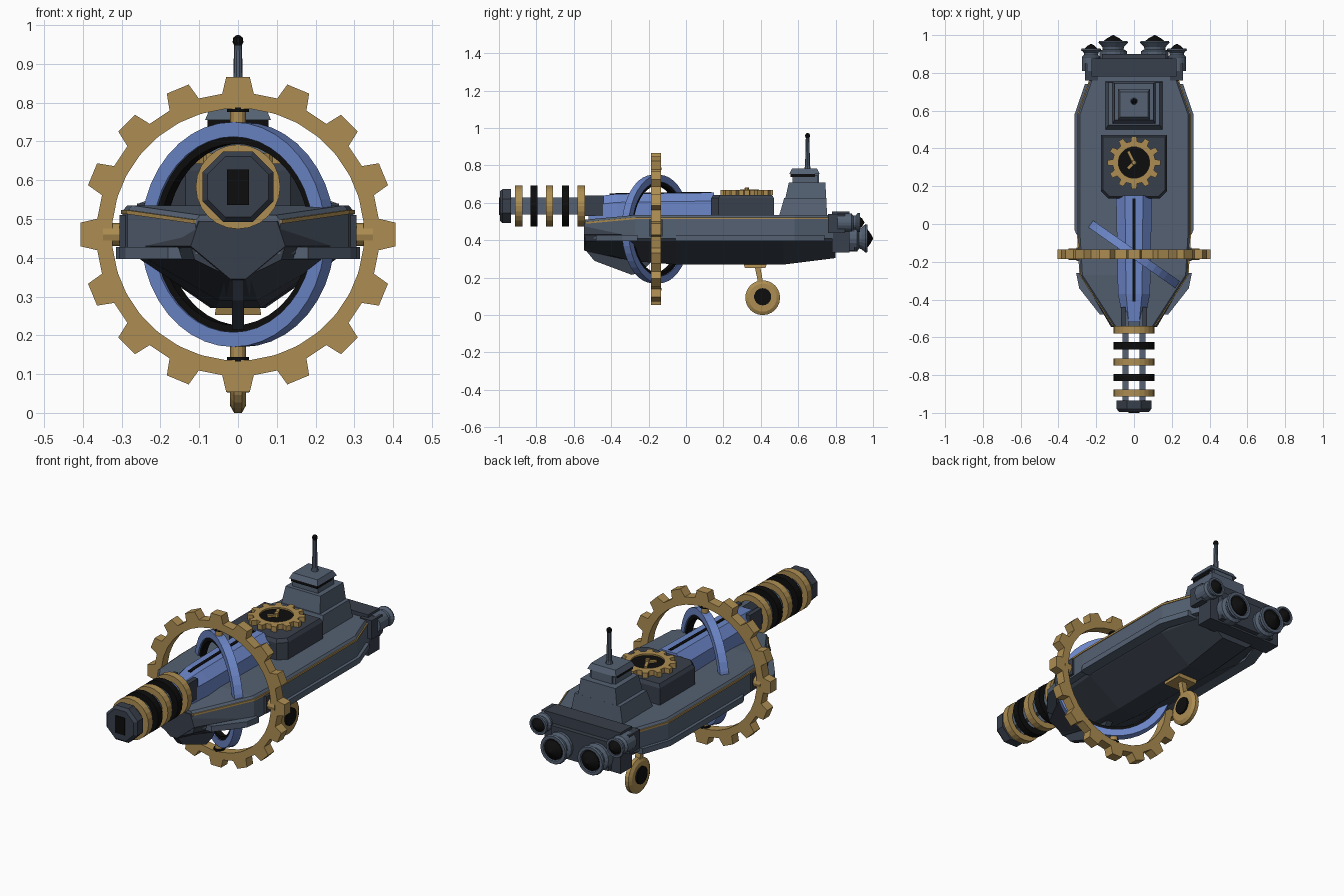
import bpy, bmesh
from math import sin, cos, pi, radians

if "Cube" in bpy.data.objects:
    bpy.data.objects.remove(bpy.data.objects["Cube"])

def material(name, r, g, b):
    m = bpy.data.materials.new(name)
    m.diffuse_color = (r, g, b, 1)
    m.use_nodes = True
    m.node_tree.nodes["Principled BSDF"].inputs["Base Color"].default_value = m.diffuse_color
    return m

STEEL = material("steel", .09, .12, .17)
DARK = material("dark_steel", .04, .05, .07)
BLUE = material("blue", .15, .24, .58)
GOLD = material("brass", .42, .27, .085)
BLACK = material("black", .004, .004, .004)
AX = {'x': (0, pi / 2, 0), 'y': (-pi / 2, 0, 0), 'z': (0, 0, 0)}

def loft(name, rings, mat, closed=False, loc=(0, 0, 0), rot=(0, 0, 0)):
    """Skin equal-length loops; caps the ends, or joins them when closed."""
    bm = bmesh.new()
    vs = [[bm.verts.new(p) for p in r] for r in rings]
    n = len(rings[0])
    pairs = list(zip(vs, vs[1:])) + ([(vs[-1], vs[0])] if closed else [])
    for a, b in pairs:
        for i in range(n):
            j = (i + 1) % n
            bm.faces.new((a[i], a[j], b[j], b[i]))
    if not closed:
        bm.faces.new(vs[0])
        bm.faces.new(vs[-1])
    bmesh.ops.recalc_face_normals(bm, faces=bm.faces[:])
    me = bpy.data.meshes.new(name)
    bm.to_mesh(me)
    bm.free()
    me.materials.append(mat)
    ob = bpy.data.objects.new(name, me)
    ob.location, ob.rotation_euler = loc, rot
    bpy.context.collection.objects.link(ob)
    return ob

def box(name, x0, x1, y0, y1, z0, z1, mat, t=(0, 0, 0)):
    """Box whose top is inset by t = (sides, front, back)."""
    s, f, b = t
    return loft(name, [[(x0, y0, z0), (x1, y0, z0), (x1, y1, z0), (x0, y1, z0)],
                       [(x0 + s, y0 + f, z1), (x1 - s, y0 + f, z1),
                        (x1 - s, y1 - b, z1), (x0 + s, y1 - b, z1)]], mat)

def lathe(name, prof, n, loc, axis, mat, closed=False, rot=None, phase=0):
    """Spin (radius, height) points around an axis."""
    rings = [[(r * cos(2 * pi * (i + phase) / n), r * sin(2 * pi * (i + phase) / n), h)
              for i in range(n)] for r, h in prof]
    return loft(name, rings, mat, closed, loc, rot or AX[axis])

def tube(name, ro, ri, half, n, loc, axis, mat, rot=None):
    return lathe(name, [(ro, -half), (ro, half), (ri, half), (ri, -half)],
                 n, loc, axis, mat, True, rot)

def gear(name, teeth, tip, root, inner, half, loc, axis, mat, aroot, atip):
    angs, rad = [], []
    for k in range(teeth):
        for a, r in ((-aroot, root), (-atip, tip), (atip, tip), (aroot, root)):
            angs.append(2 * pi * k / teeth + radians(a))
            rad.append(r)
    out = lambda h: [(r * cos(a), r * sin(a), h) for a, r in zip(angs, rad)]
    inn = lambda h: [(inner * cos(a), inner * sin(a), h) for a in angs]
    return loft(name, [out(-half), out(half), inn(half), inn(-half)], mat, True, loc, AX[axis])

def sym(y, half):
    """Mirror a half section of (x, z) points into a loop at y."""
    return [(x, y, z) for x, z in half] + [(-x, y, z) for x, z in reversed(half)]

def strip(name, path, width, z0, z1, mat):
    """Strip following an (x, y, dz) path on both sides of the hull."""
    for s, side in ((1, "right"), (-1, "left")):
        loft(f"{name}_{side}", [[(s * x, y, z0 + d), (s * x, y, z1 + d),
             (s * (x - width), y, z1 + d), (s * (x - width), y, z0 + d)] for x, y, d in path], mat)

# Hull: upper sides with deck, dark V-shaped bottom, keel fin
line = [(.11, -.54, -.025), (.285, -.27, 0), (.298, -.05, 0), (.298, .58, 0), (.22, .80, 0)]
loft("upper_hull", [sym(y, [(w - .012, .535 + d), (w, .52 + d), (w, .41)])
                    for w, y, d in line], STEEL)
bottom = [(.12, -.54, .03, .355), (.25, -.30, .05, .29), (.27, -.05, .06, .27),
          (.27, .52, .07, .27), (.2, .80, .08, .305)]
loft("lower_hull", [sym(y, [(w, .425), (w * .93, .395), (b, z)])
                    for w, y, b, z in bottom], DARK)
fin = [(-.54, .40), (-.535, .345), (-.49, .29), (-.29, .215), (-.24, .23), (-.18, .29), (-.18, .40)]
loft("keel_fin", [[(x, y, z) for y, z in fin] for x in (-.016, .016)], DARK)
loft("bow_block", [sym(-.545, [(.10, .495), (.122, .43), (.02, .345)]),
                   sym(-.34, [(.20, .51), (.24, .43), (.03, .30)])], DARK)
strip("brass_trim", [(w + .004, y, d) for w, y, d in line], .03, .513, .523, GOLD)
strip("rear_belt", [(.305, -.055, 0), (.315, -.03, 0), (.315, .58, 0), (.26, .74, 0)],
      .06, .397, .428, STEEL)
strip("front_belt", [(.18, -.48, 0), (.29, -.34, 0), (.306, -.26, 0)], .06, .397, .428, STEEL)

# Large gear ring with pivots, tilted inner ring
C = (0, -.16, .46)
gear("gear_ring", 16, .407, .365, .325, .026, C, 'y', GOLD, 6.4, 4.3)
tilt = (-pi / 2, 0, radians(-35))
tube("inner_ring", .29, .252, .022, 40, C, 'y', BLUE, tilt)
tube("inner_ring_liner", .254, .234, .015, 40, C, 'y', BLACK, tilt)
for s, n in ((1, "upper"), (-1, "lower")):
    lathe(n + "_pivot", [(.02, -.03), (.02, .03)], 12, (0, -.16, .46 + s * .305), 'z', GOLD)
    lathe(n + "_pivot_collar", [(.028, -.006), (.028, .006)], 12,
          (0, -.16, .46 + s * .322), 'z', BLACK)
for s, n in ((1, "right"), (-1, "left")):
    lathe(n + "_pivot", [(.03, -.03), (.03, .03)], 12, (s * .318, -.16, .46), 'x', GOLD)
    box(n + "_pivot_mount", s * .275 - .03, s * .275 + .03, -.195, -.125, .42, .51, DARK)

# Blue spine with black slot
loft("spine", [sym(y, [(w * .5, zt), (w, zt - .045), (w, .50)])
               for y, w, zt in ((-.52, .055, .63), (-.37, .085, .648), (.15, .095, .655))], BLUE)
loft("spine_slot", [sym(y, [(.008, z), (.008, .60)]) for y, z in
                    ((-.41, .649), (-.37, .652), (.135, .659))], BLACK)

# Rail cannon: twin rails, alternating coils, octagonal muzzle
for s, n in ((1, "right"), (-1, "left")):
    box(n + "_rail", s * .045 - .015, s * .045 + .015, -.95, -.46, .537, .63, STEEL)
    box(n + "_rail_bracket", s * .058 - .012, s * .058 + .012, -.54, -.44, .53, .64, DARK)
for i, y in enumerate((-.56, -.645, -.73, -.812, -.894)):
    tube(f"coil_{i + 1}", .109, .076, .019, 24, (0, y, .583), 'y', BLACK if i % 2 else GOLD)
lathe("muzzle", [(.085, -.995), (.099, -.98), (.099, -.935)], 8, (0, 0, .583), 'y', DARK, phase=.5)
box("muzzle_bore", -.028, .028, -1, -.95, .536, .628, BLACK)

# Clock housing and clock on the deck
plan = [(-.135, .135), (.135, .135), (.175, .175), (.175, .47), (-.175, .47), (-.175, .175)]
loft("clock_housing", [[(x, y, .52) for x, y in plan], [(x, y, .625) for x, y in plan],
                       [(x * .94, .3 + (y - .3) * .94, .643) for x, y in plan]], DARK)
K = (0, .325, .656)
gear("clock_gear", 12, .14, .113, .083, .014, K, 'z', GOLD, 8.5, 5.5)
lathe("clock_face", [(.085, -.014), (.085, .006)], 24, K, 'z', BLACK)
for n, a, l in (("long_hand", 117, .068), ("short_hand", 225, .045)):
    h = box(n, -.012, l, -.008, .008, 0, .012, GOLD)
    h.location, h.rotation_euler = (0, .325, .66), (0, 0, radians(a))
lathe("clock_hub", [(.014, 0), (.011, .02)], 10, (0, .325, .662), 'z', GOLD)

# Bridge tower and mast
box("tower_base", -.155, .155, .495, .755, .52, .625, STEEL, (.02, .03, .005))
box("tower_middle", -.115, .115, .53, .75, .62, .71, STEEL, (.012, .02, .005))
box("tower_cabin", -.075, .075, .57, .705, .70, .745, STEEL)
box("tower_window", -.078, .078, .56, .69, .738, .757, BLACK)
box("tower_roof", -.085, .085, .552, .715, .755, .783, STEEL, (.012, .015, .015))
box("tower_back", -.06, .06, .66, .712, .70, .76, STEEL)
lathe("mast", [(.02, .775), (.014, .80), (.01, .95)], 10, (0, .65, 0), 'z', STEEL)
lathe("mast_tip", [(.009, .945), (.014, .956), (.012, .968), (.004, .974)], 10,
      (0, .65, 0), 'z', BLACK)

# Stern block and four engines
box("stern_block", -.225, .225, .78, .875, .335, .555, DARK)
box("stern_plate", -.17, .17, .86, .90, .345, .50, DARK)
for s, n in ((1, "right"), (-1, "left")):
    for part, x, z, y, k in (("main", .11, .41, .87, 1), ("small", .227, .495, .84, .68)):
        loc = (s * x, y, z)
        lathe(f"{n}_{part}_engine", [(.072 * k, -.03), (.072 * k, .045), (.055 * k, .055),
              (.058 * k, .068), (.078 * k, .09 * k ** .3), (.074 * k, .1 * k ** .3),
              (.058 * k, .1 * k ** .3), (.05 * k, .08)], 18, loc, 'y', STEEL)
        lathe(f"{n}_{part}_engine_cone", [(.056 * k, .078), (.052 * k, .098 * k ** .3),
              (.03 * k, .115 * k ** .3), (.002, .13 * k ** .35)], 18, loc, 'y', BLACK)
    box(n + "_engine_pod", s * .225 - .035, s * .225 + .035, .76, .85, .44, .54, DARK)

# Landing wheel
box("wheel_bracket", -.06, .06, .315, .425, .252, .282, GOLD, (.005, -.01, -.01))
loft("wheel_strut", [[(-.016, .365, .27), (.016, .365, .27), (.016, .395, .27), (-.016, .395, .27)],
                     [(-.014, .395, .13), (.014, .395, .13), (.014, .42, .13), (-.014, .42, .13)]], GOLD)
lathe("wheel", [(.075, -.02), (.093, -.01), (.093, .01), (.075, .02)], 24, (0, .41, .093), 'x', GOLD)
lathe("wheel_hub", [(.046, -.028), (.046, .028)], 18, (0, .41, .098), 'x', BLACK)
